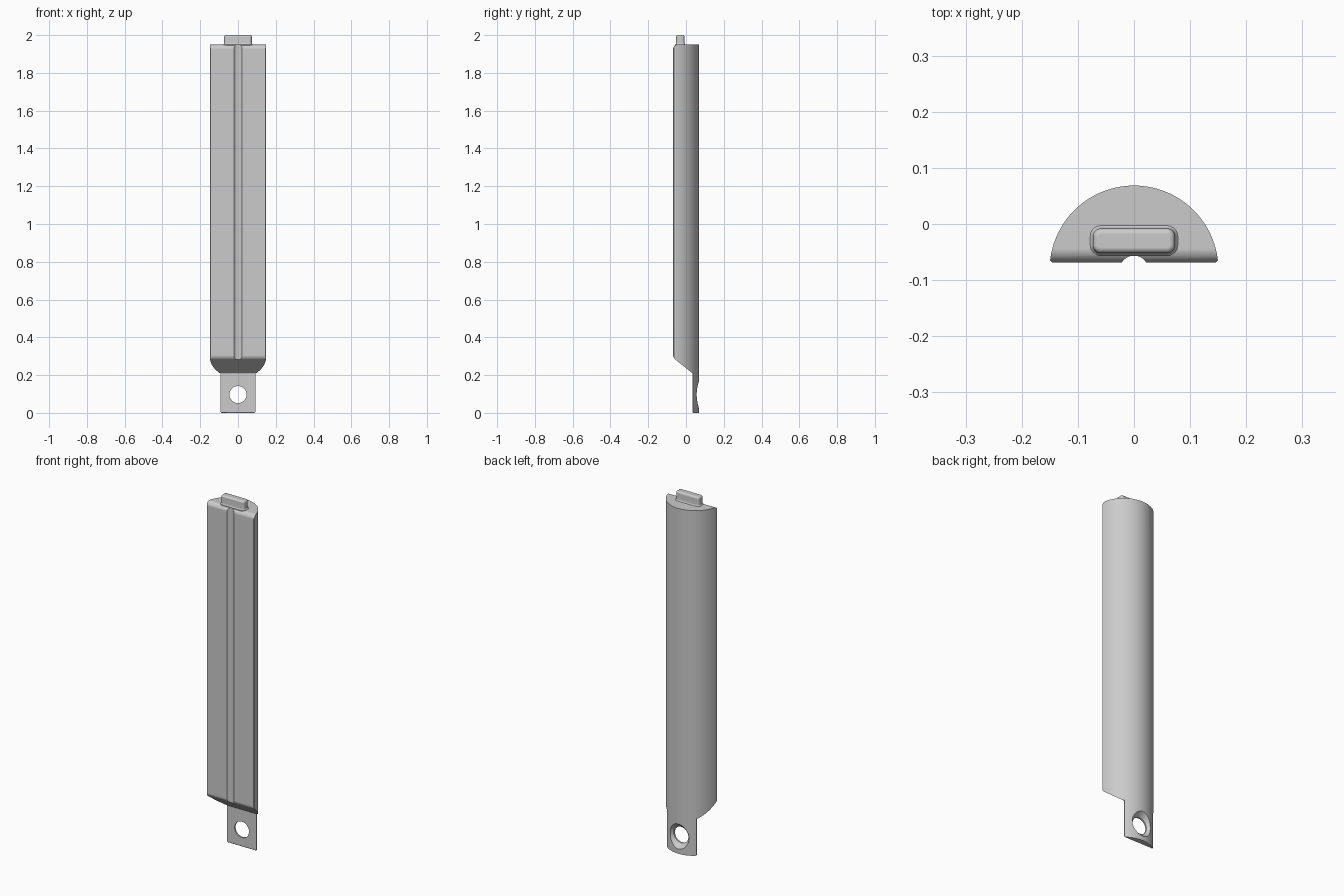
import bpy, bmesh, math
from mathutils import Vector, Matrix

cube = bpy.data.objects.get("Cube")
if cube:
    bpy.data.objects.remove(cube, do_unlink=True)

grey = bpy.data.materials.new("light_grey")
grey.use_nodes = True
COLOUR = (0.6, 0.6, 0.6, 1)
grey.diffuse_color = COLOUR
grey.node_tree.nodes["Principled BSDF"].inputs["Base Color"].default_value = COLOUR

FRONT, BACK, AXIS_Y, RADIUS = -0.0685, 0.0685, -0.082, 0.1505


def rounded(corners, steps=8):
    """Polygon from (x, y, radius) corners, each replaced by an arc."""
    out = []
    for i, (x, y, r) in enumerate(corners):
        p = Vector((x, y))
        if r == 0:
            out.append(p)
            continue
        a = (Vector(corners[i - 1][:2]) - p).normalized()
        b = (Vector(corners[(i + 1) % len(corners)][:2]) - p).normalized()
        half = a.angle(b) / 2
        centre = p + (a + b).normalized() * (r / math.sin(half))
        start = p + a * (r / math.tan(half)) - centre
        end = p + b * (r / math.tan(half)) - centre
        sweep = math.atan2(start.x * end.y - start.y * end.x, start.dot(end))
        for k in range(steps + 1):
            out.append(centre + Matrix.Rotation(sweep * k / steps, 2) @ start)
    return out


def arc(radius, a0, a1, steps):
    """Arc about the body axis, in plan."""
    return [Vector((radius * math.cos(a0 + (a1 - a0) * k / steps),
                    AXIS_Y + radius * math.sin(a0 + (a1 - a0) * k / steps)))
            for k in range(steps + 1)]


def make_object(name, bm):
    bmesh.ops.recalc_face_normals(bm, faces=bm.faces)
    mesh = bpy.data.meshes.new(name)
    bm.to_mesh(mesh)
    bm.free()
    mesh.materials.append(grey)
    obj = bpy.data.objects.new(name, mesh)
    bpy.context.collection.objects.link(obj)
    return obj


def loft(name, rings):
    """Skin equal-length rings of 3D points and cap both ends."""
    bm = bmesh.new()
    loops = [[bm.verts.new(p) for p in ring] for ring in rings]
    n = len(loops[0])
    for low, high in zip(loops, loops[1:]):
        for i in range(n):
            j = (i + 1) % n
            bm.faces.new((low[i], low[j], high[j], high[i]))
    bm.faces.new(loops[0])
    bm.faces.new(loops[-1])
    return make_object(name, bm)


def lathe_y(name, profile, z, segments=64):
    """Solid of revolution about a y axis from (radius, y) points."""
    turns = [2 * math.pi * k / segments for k in range(segments)]
    return loft(name, [[(r * math.cos(t), y, z + r * math.sin(t)) for t in turns]
                       for r, y in profile])


def select_only(obj):
    bpy.ops.object.select_all(action='DESELECT')
    obj.select_set(True)
    bpy.context.view_layer.objects.active = obj


def boolean(obj, tool, operation):
    mod = obj.modifiers.new("cut", 'BOOLEAN')
    mod.operation, mod.solver, mod.object = operation, 'EXACT', tool
    select_only(obj)
    bpy.ops.object.modifier_apply(modifier=mod.name)
    bpy.data.objects.remove(tool, do_unlink=True)


def smooth(obj):
    select_only(obj)
    bpy.ops.object.shade_smooth_by_angle(angle=math.radians(30))
    mod = obj.modifiers.new("weighted_normals", 'WEIGHTED_NORMAL')
    mod.keep_sharp = True


# Body plan: half-round back, flat front with a shallow round groove
edge = math.asin((FRONT + 0.004 - AXIS_Y) / RADIUS)
groove_r = 0.0256
g = math.asin((FRONT - AXIS_Y) / groove_r)
plan = arc(RADIUS, edge, math.pi - edge, 96)
plan.append(Vector((-RADIUS + 0.0045, FRONT)))
plan += arc(groove_r, math.pi - g, g, 20)
plan.append(Vector((RADIUS - 0.0045, FRONT)))
body = loft("body_with_tab", [[(p.x, p.y, z) for p in plan] for z in (-0.1, 2.1)])

# Side shape: rounded top front edge, sloped lower end and thin tab
side = rounded([(FRONT, 1.95, 0.025), (0.2, 1.95, 0), (0.2, 0, 0),
                (0.034, 0, 0.006), (0.034, 0.21, 0.004), (FRONT, 0.292, 0.03)])
boolean(body, loft("side_shape", [[(x, p.x, p.y) for p in side] for x in (-0.3, 0.3)]),
        'INTERSECT')

# Front shape: narrows to the tab below the slope
front = rounded([(-0.092, 0, 0.008), (0.092, 0, 0.008), (0.092, 0.212, 0), (0.25, 0.212, 0),
                 (0.25, 2.2, 0), (-0.25, 2.2, 0), (-0.25, 0.212, 0), (-0.092, 0.212, 0)])
boolean(body, loft("front_shape", [[(p.x, y, p.y) for p in front] for y in (-0.3, 0.3)]),
        'INTERSECT')

# Countersunk screw hole in the tab
boolean(body, lathe_y("hole_shape", [(0.045, -0.1), (0.045, 0.043), (0.102, 0.10)], 0.097),
        'DIFFERENCE')
smooth(body)

# Top peg with a flared foot and rounded upper edge
rings = []
levels = [(0.005, 1.935), (0.005, 1.950), (0.002, 1.953), (0.0, 1.958)]
levels += [(-0.01 * (1 - math.cos(t)), 1.99 + 0.01 * math.sin(t))
           for t in (math.pi / 2 * k / 6 for k in range(7))]
for grow, z in levels:
    w, d = 0.073 + grow, 0.022 + grow
    r = 0.014 + grow
    outline = rounded([(-w, -d, r), (w, -d, r), (w, d, r), (-w, d, r)])
    rings.append([(p.x, p.y - 0.030, z) for p in outline])
smooth(loft("top_peg", rings))
